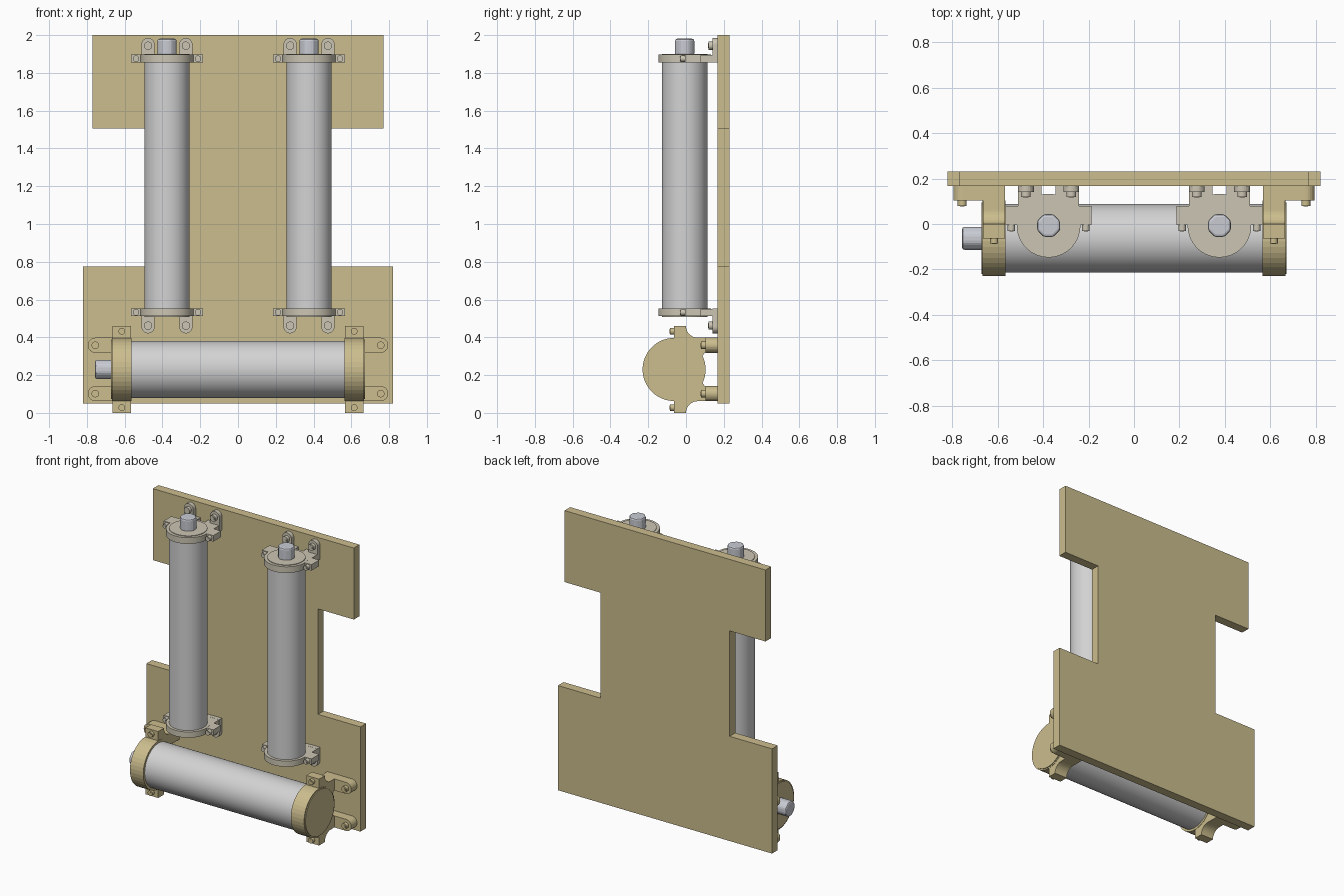
import bpy, bmesh, math

if "Cube" in bpy.data.objects:
    bpy.data.objects.remove(bpy.data.objects["Cube"])


def material(name, rgb):
    m = bpy.data.materials.new(name)
    m.diffuse_color = (*rgb, 1)
    m.use_nodes = True
    m.node_tree.nodes["Principled BSDF"].inputs["Base Color"].default_value = m.diffuse_color
    return m


TAN = material("tan", (0.60, 0.51, 0.27))
BEIGE = material("warm grey", (0.60, 0.56, 0.45))
GREY = material("light grey", (0.65, 0.65, 0.65))
STEEL = material("cool grey", (0.58, 0.60, 0.65))


def prism(name, pts, axis, lo, hi, mat, smooth=False):
    """Extrude a 2D outline along an axis: x -> (y,z), y -> (x,z), z -> (x,y)."""
    place = {"x": lambda a, b, h: (h, a, b),
             "y": lambda a, b, h: (a, h, b),
             "z": lambda a, b, h: (a, b, h)}[axis]
    bm = bmesh.new()
    face = bm.faces.new([bm.verts.new(place(a, b, lo)) for a, b in pts])
    ext = bmesh.ops.extrude_face_region(bm, geom=[face])["geom"]
    bmesh.ops.translate(bm, vec=place(0, 0, hi - lo),
                        verts=[v for v in ext if isinstance(v, bmesh.types.BMVert)])
    bmesh.ops.recalc_face_normals(bm, faces=bm.faces)
    for f in bm.faces:
        f.smooth = smooth and len(f.verts) == 4
    me = bpy.data.meshes.new(name)
    bm.to_mesh(me)
    bm.free()
    me.materials.append(mat)
    ob = bpy.data.objects.new(name, me)
    bpy.context.collection.objects.link(ob)
    return ob


def arc(ca, cb, r, start, end, n):
    return [(ca + r * math.cos(math.radians(start + (end - start) * i / n)),
             cb + r * math.sin(math.radians(start + (end - start) * i / n)))
            for i in range(n + 1)]


def circle(ca, cb, r, n=48):
    return arc(ca, cb, r, 180 / n, 360 + 180 / n, n)[:-1]


def rect(a0, a1, b0, b1):
    return [(a0, b0), (a1, b0), (a1, b1), (a0, b1)]


def bolt(name, x, z, y_front, y_back, mat, r=0.019):
    # round head with a small socket plate in the middle
    prism(name, circle(x, z, r, 16), "y", y_front, y_back, mat, True)
    prism(name + "_socket", circle(x, z, r * 0.6, 6), "y", y_front - 0.002, y_front, mat)


def knob(name, ca, cb, axis, base, tip):
    # octagonal nut with chamfered edges
    ob = prism(name, circle(ca, cb, 0.055, 8), axis, min(base, tip), max(base, tip), STEEL)
    mod = ob.modifiers.new("chamfer", "BEVEL")
    mod.width = 0.012
    mod.segments = 2
    mod.limit_method = "ANGLE"
    mod.angle_limit = math.radians(30)


# Back board with a narrow waist
half = [(0.82, 0.05), (0.82, 0.775), (0.495, 0.775), (0.495, 1.505), (0.77, 1.505), (0.77, 2.0)]
prism("back_board", half + [(-x, z) for x, z in reversed(half)], "y", 0.168, 0.23, TAN)

# Two upright tubes, each held by a clamp at both ends
CY = -0.007
for side, sx in (("left", -1), ("right", 1)):
    cx = 0.376 * sx
    prism(side + "_tube", circle(cx, CY, 0.12, 64), "z", 0.53, 1.88, GREY, True)
    knob(side + "_knob", cx, CY, "z", 1.89, 1.981)
    for end, z0, z1, d in (("top", 1.854, 1.897, 1), ("bottom", 0.512, 0.552, -1)):
        n = f"{side}_{end}_clamp"
        prism(n, circle(cx, CY, 0.14), "z", z0, z1, BEIGE, True)
        prism(n + "_wings", rect(cx - 0.19, cx + 0.19, -0.005, 0.08), "z",
              z0 + 0.0005, z1 - 0.0005, BEIGE)
        # raised end disc inside the clamp ring
        rim = z1 if d > 0 else z0
        prism(n + "_disc", circle(cx, CY, 0.12), "z",
              min(rim, rim + 0.004 * d), max(rim, rim + 0.004 * d), BEIGE, True)
        edge = z0 if d > 0 else z1
        tip = edge + d * 0.096
        for s in (-1, 1):
            # arm back to the board, then a rounded lug with its bolt
            xs = sorted((cx + s * 0.03, cx + s * 0.134))
            prism(n + "_arm", rect(*xs, 0.07, 0.168), "z", z0 + 0.001, z1 - 0.001, BEIGE)
            lx = cx + s * 0.1
            lug = arc(lx, tip, 0.035, 0, 180 * d, 12)
            prism(n + "_lug", lug + [(lx - 0.035, edge), (lx + 0.035, edge)],
                  "y", 0.14, 0.168, BEIGE)
            bolt(n + "_lug_bolt", lx, tip - 0.006 * d, 0.118, 0.145, BEIGE, 0.022)
            bolt(n + "_wing_bolt", cx + s * 0.164, (z0 + z1) / 2, -0.03, 0, BEIGE, 0.017)

# Large horizontal tube
HY, HZ = -0.063, 0.23
prism("horizontal_tube", circle(HY, HZ, 0.151, 64), "x", -0.6, 0.6, GREY, True)
knob("horizontal_knob", HY, HZ, "x", -0.66, -0.757)

# End caps with clamp bodies, lugs and bolts
for side, s in (("left", -1), ("right", 1)):
    def span(a, b):
        return sorted((a * s, b * s))
    n = side + "_end_cap"
    prism(n, circle(HY, HZ, 0.167, 40), "x", *span(0.565, 0.667), TAN)
    prism(n + "_face", circle(HY, HZ, 0.158, 40), "x", *span(0.66, 0.672), TAN)
    for end, d in (("upper", 1), ("lower", -1)):
        # ear and concave fillet running back to the board
        profile = ([(HY, 0), (HY, 0.23)] + arc(0.062, 0.23, 0.062, 180, 270, 10)
                   + [(0.168, 0.168), (0.168, 0.09), (0.1, 0.09), (0.08, 0.06), (0.05, 0)])
        prism(f"{side}_{end}_clamp", [(y, HZ + d * z) for y, z in profile],
              "x", *span(0.567, 0.665), TAN)
        lz = HZ + d * 0.128
        lug = arc(0.755, lz, 0.04, -90, 90, 12) + [(0.567, lz + 0.04), (0.567, lz - 0.04)]
        prism(f"{side}_{end}_lug", [(x * s, z) for x, z in lug], "y", 0.104, 0.168, TAN)
        bolt(f"{side}_{end}_lug_bolt", 0.756 * s, lz, 0.08, 0.11, TAN, 0.02)
        bolt(f"{side}_{end}_ear_bolt", 0.615 * s, HZ + d * 0.202, -0.085, -0.06, TAN, 0.018)
